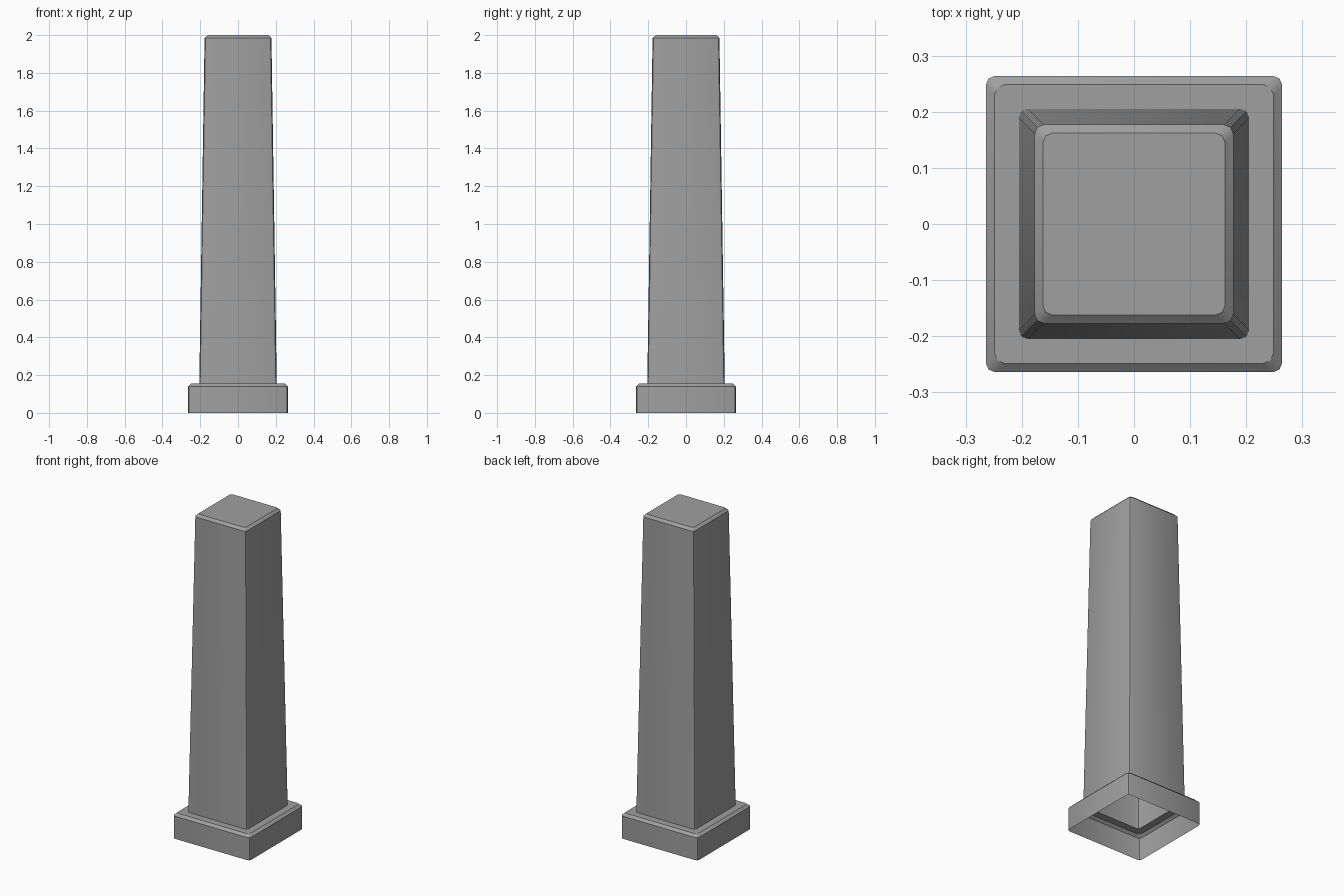
import bpy
import bmesh
from math import cos, sin, pi, radians

cube = bpy.data.objects.get("Cube")
if cube:
    bpy.data.objects.remove(cube, do_unlink=True)

stone = bpy.data.materials.new("grey_stone")
stone.use_nodes = True
colour = (0.35, 0.35, 0.35, 1)
stone.diffuse_color = colour
stone.node_tree.nodes["Principled BSDF"].inputs["Base Color"].default_value = colour
SEGMENTS = 2


def rounded_square(bm, half, z, radius):
    """Ring of vertices: a square with rounded corners."""
    ring = []
    for corner in range(4):
        mid = pi / 4 + corner * pi / 2
        cx = (half - radius) * (1 if cos(mid) > 0 else -1)
        cy = (half - radius) * (1 if sin(mid) > 0 else -1)
        for step in range(SEGMENTS + 1):
            a = corner * pi / 2 + step / SEGMENTS * pi / 2
            ring.append(bm.verts.new((cx + radius * cos(a), cy + radius * sin(a), z)))
    return ring


def loft(name, profile, capped):
    """Open shell through rounded squares of (half width, height, corner radius)."""
    bm = bmesh.new()
    rings = [rounded_square(bm, *level) for level in profile]
    for low, high in zip(rings, rings[1:]):
        for i in range(len(low)):
            j = (i + 1) % len(low)
            bm.faces.new((low[i], low[j], high[j], high[i]))
    if capped:
        bm.faces.new(rings[-1])
    mesh = bpy.data.meshes.new(name)
    bm.to_mesh(mesh)
    bm.free()
    mesh.materials.append(stone)
    obj = bpy.data.objects.new(name, mesh)
    bpy.context.collection.objects.link(obj)
    bpy.ops.object.select_all(action="DESELECT")
    obj.select_set(True)
    bpy.context.view_layer.objects.active = obj
    bpy.ops.object.shade_smooth_by_angle(angle=radians(30))


# Plinth: hollow below, bevelled rim, flat ledge around the shaft
loft("plinth", [(0.264, 0, 0.016), (0.264, 0.14, 0.016),
                (0.249, 0.155, 0.02), (0.205, 0.155, 0.016)], False)

# Tapered shaft with a bevelled top
loft("shaft", [(0.205, 0.155, 0.016), (0.177, 1.985, 0.016),
               (0.162, 2.0, 0.016)], True)
